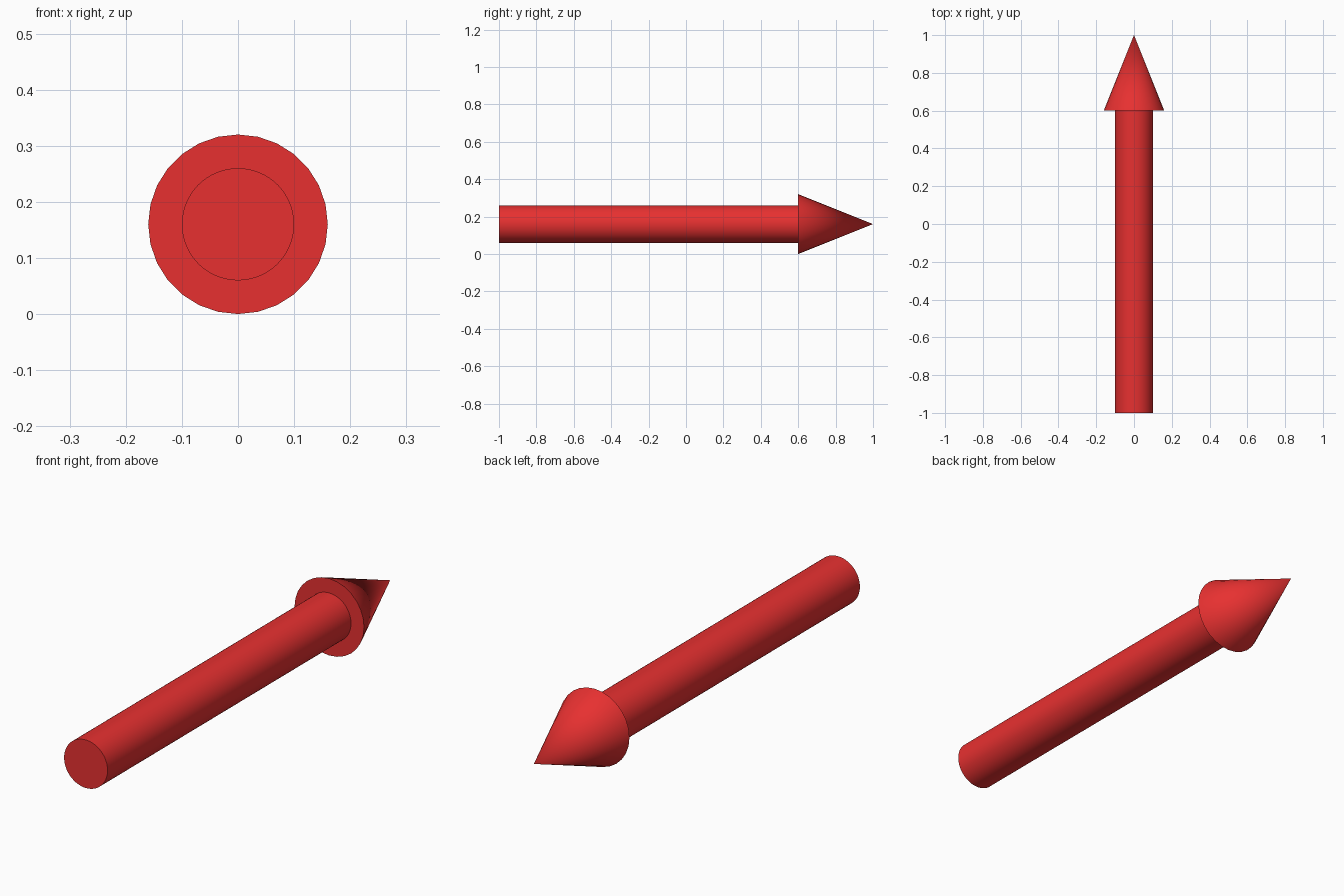
import bpy
import math

if "Cube" in bpy.data.objects:
    bpy.data.objects.remove(bpy.data.objects["Cube"])

AXIS_Z = 0.16  # height of the arrow's centre line


def make_part(name, sides, r_back, r_tip, y_back, y_tip, mat):
    """Tapered round part lying along the y axis."""
    bpy.ops.mesh.primitive_cone_add(
        vertices=sides, radius1=r_back, radius2=r_tip, depth=y_tip - y_back,
        location=(0, (y_back + y_tip) / 2, AXIS_Z),
        rotation=(-math.pi / 2, 0, 0))
    obj = bpy.context.object
    obj.name = name
    obj.data.materials.append(mat)
    bpy.ops.object.shade_smooth_by_angle(angle=math.radians(30))
    return obj


red = bpy.data.materials.new("red")
red.diffuse_color = (0.8, 0.03, 0.03, 1)
red.use_nodes = True
red.node_tree.nodes["Principled BSDF"].inputs["Base Color"].default_value = red.diffuse_color

# Straight round shaft
make_part("arrow_shaft", 64, 0.10, 0.10, -1.0, 0.6, red)

# Pointed head
make_part("arrow_head", 28, 0.16, 0.0, 0.6, 1.0, red)
